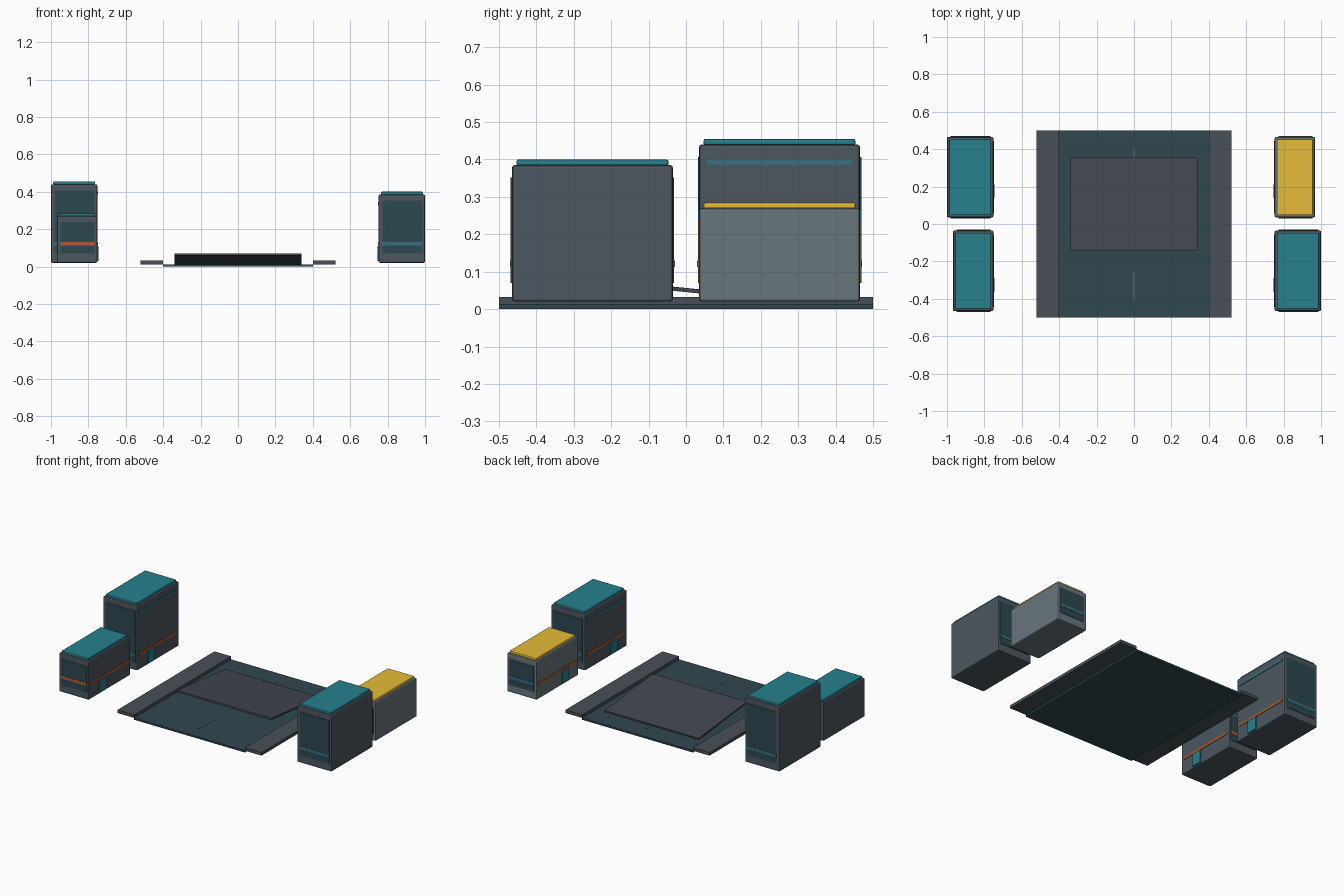
import bpy, math

if "Cube" in bpy.data.objects:
    bpy.data.objects.remove(bpy.data.objects["Cube"])

def mat(name, rgb):
    m = bpy.data.materials.new(name)
    m.diffuse_color = (*rgb, 1)
    m.use_nodes = True
    m.node_tree.nodes["Principled BSDF"].inputs["Base Color"].default_value = m.diffuse_color
    return m

SLATE = mat("slate", (0.075, 0.095, 0.115))
PALE = mat("pale_slate", (0.14, 0.18, 0.20))
ASPHALT = mat("asphalt", (0.03, 0.065, 0.08))
CURB = mat("curb", (0.065, 0.08, 0.095))
PANEL = mat("panel", (0.055, 0.063, 0.078))
GLASS = mat("glass", (0.025, 0.065, 0.08))
TEAL = mat("teal", (0.02, 0.22, 0.27))
STRIPE = mat("stripe_teal", (0.04, 0.16, 0.20))
ORANGE = mat("orange", (0.45, 0.11, 0.03))
YELLOW = mat("yellow", (0.80, 0.50, 0.04))
LINE = mat("lane_paint", (0.12, 0.18, 0.20))

def box(name, x, y, z, material, bevel=0.0):
    """Box from (min, max) pairs on each axis."""
    bpy.ops.mesh.primitive_cube_add(size=1, location=[sum(p) / 2 for p in (x, y, z)])
    ob = bpy.context.object
    ob.name = name
    ob.scale = [abs(p[1] - p[0]) for p in (x, y, z)]
    bpy.ops.object.transform_apply(location=False, rotation=False, scale=True)
    ob.data.materials.append(material)
    if bevel:
        mod = ob.modifiers.new("bevel", 'BEVEL')
        mod.width, mod.segments = bevel, 2
    return ob

# Road, sidewalks and lane dashes
box("road", (-0.4, 0.4), (-0.5, 0.5), (0, 0.012), ASPHALT)
for name, s in (("left", -1), ("right", 1)):
    box(name + "_sidewalk", (s * 0.4, s * 0.52), (-0.5, 0.5), (0.012, 0.032), CURB)
for i, yc in enumerate((-0.33, 0.0, 0.33)):
    box(f"lane_dash_{i}", (-0.003, 0.003), (yc - 0.08, yc + 0.08), (0.011, 0.0145), LINE)

# Tilted panel lying on the road
slab = box("tilted_panel", (-0.34, 0.34), (-0.145, 0.355), (0.035, 0.046), PANEL)
slab.rotation_euler.x = -0.1

def building(name, outer, yc, top, body, roof, band, tall):
    s = math.copysign(1, outer)
    inner = s * 0.752
    x0, x1 = sorted((inner, outer))
    box(name + "_body", (x0, x1), (yc - 0.215, yc + 0.215), (0.02, top), body, 0.007)
    box(name + "_roof", (x0 + 0.012, x1 - 0.012), (yc - 0.203, yc + 0.203),
        (top - 0.002, top + 0.015), roof, 0.005)
    # End windows: coloured backing, glass and a band, on both ends
    for end, e in (("front", -1), ("back", 1)):
        f = yc + e * 0.215
        wx, wz = (x0 + 0.02, x1 - 0.014), (0.07, top - 0.033)
        box(f"{name}_{end}_window_backing", wx, (f - e * 0.002, f + e * 0.002), wz, roof)
        box(f"{name}_{end}_window", wx, (f + e * 0.002, f + e * 0.0035), wz, GLASS)
        box(f"{name}_{end}_band", wx, (f + e * 0.002, f + e * 0.005), (0.112, 0.130), band)
    # Street side: trim strips and door
    trim = (inner + s * 0.002, inner - s * 0.004)
    ys = (yc - 0.195, yc + 0.195)
    box(name + "_street_strip", trim, ys, (0.114, 0.128), ORANGE)
    if tall:
        box(name + "_upper_strip", trim, ys, (top - 0.055, top - 0.04), STRIPE)
    box(name + "_door", (inner + s * 0.002, inner - s * 0.007),
        (yc - 0.11, yc - 0.04), (0.03, 0.11), TEAL)

building("left_back_building", -1.0, 0.25, 0.44, SLATE, TEAL, STRIPE, True)
building("left_front_building", -0.968, -0.25, 0.27, SLATE, TEAL, ORANGE, False)
building("right_front_building", 1.0, -0.25, 0.385, SLATE, TEAL, STRIPE, True)
building("right_back_building", 0.968, 0.25, 0.27, PALE, YELLOW, STRIPE, False)
